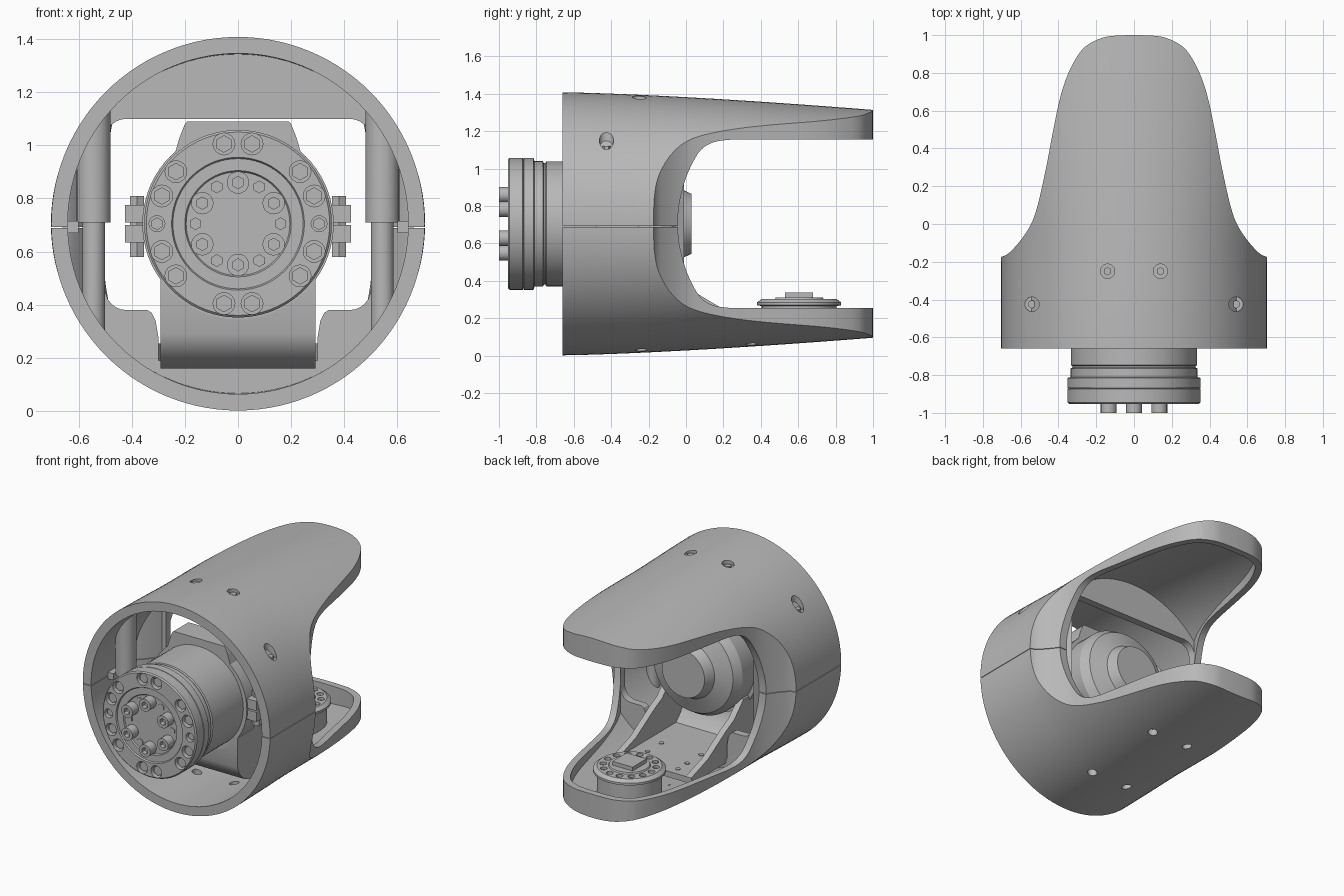
import bpy, bmesh, math
from mathutils import Vector, Matrix

if "Cube" in bpy.data.objects:
    bpy.data.objects.remove(bpy.data.objects["Cube"])

CZ = 0.705  # height of the main axis
grey = bpy.data.materials.new("plain_grey")
grey.use_nodes = True
grey.diffuse_color = (0.48, 0.48, 0.48, 1)
grey.node_tree.nodes["Principled BSDF"].inputs["Base Color"].default_value = (0.48, 0.48, 0.48, 1)


def finish(name, bm):
    bmesh.ops.recalc_face_normals(bm, faces=bm.faces)
    me = bpy.data.meshes.new(name)
    bm.to_mesh(me)
    bm.free()
    me.materials.append(grey)
    ob = bpy.data.objects.new(name, me)
    bpy.context.collection.objects.link(ob)
    return ob


def boolean(ob, cutter, op="DIFFERENCE"):
    m = ob.modifiers.new("cut", "BOOLEAN")
    m.object, m.operation, m.solver = cutter, op, "EXACT"
    bpy.context.view_layer.objects.active = ob
    bpy.ops.object.modifier_apply(modifier=m.name)
    bpy.data.objects.remove(cutter)
    return ob


def box(name, x, y, z):
    bm = bmesh.new()
    bmesh.ops.create_cube(bm, size=1)
    for v in bm.verts:
        v.co = [(r[0] + r[1]) / 2 + c * (r[1] - r[0]) for r, c in zip((x, y, z), v.co)]
    return finish(name, bm)


def rod(name, x, y, z, r, length, axis="Z", sides=32):
    bm = bmesh.new()
    bmesh.ops.create_cone(bm, cap_ends=True, segments=sides, radius1=r, radius2=r, depth=length)
    rot = Matrix.Rotation(math.pi / 2, 4, "X") if axis == "Y" else Matrix()
    bmesh.ops.transform(bm, matrix=Matrix.Translation((x, y, z)) @ rot, verts=bm.verts)
    return finish(name, bm)


def prism(name, pts, lo, hi, axis="Z"):
    # extrude a plan outline along z, or a (y, z) outline along x, or (x, z) along y
    place = {"Z": lambda a, b, d: (a, b, d), "X": lambda a, b, d: (d, a, b),
             "Y": lambda a, b, d: (a, d, b)}[axis]
    bm = bmesh.new()
    f = bm.faces.new([bm.verts.new(place(a, b, lo)) for a, b in pts])
    ext = bmesh.ops.extrude_face_region(bm, geom=[f])["geom"]
    bmesh.ops.translate(bm, vec=place(0, 0, hi - lo),
                        verts=[g for g in ext if isinstance(g, bmesh.types.BMVert)])
    return finish(name, bm)


def lathe(name, profile, centre, axis="Y", n=72):
    # revolve (radius, position) points around the axis
    bm = bmesh.new()
    rings = []
    for r, d in profile:
        ring = []
        for i in range(n):
            a = math.tau * i / n
            p = (r * math.cos(a), d, r * math.sin(a)) if axis == "Y" else (r * math.cos(a), r * math.sin(a), d)
            ring.append(bm.verts.new(Vector(p) + Vector(centre)))
        rings.append(ring)
    for a, b in zip(rings, rings[1:]):
        for i in range(n):
            bm.faces.new((a[i - 1], a[i], b[i], b[i - 1]))
    bm.faces.new(rings[0])
    bm.faces.new(rings[-1])
    return finish(name, bm)


def smooth_path(p, steps=5):
    out = []
    for i in range(len(p) - 1):
        a, b, c, d = (Vector(p[max(0, min(len(p) - 1, i + k))]) for k in (-1, 0, 1, 2))
        for s in range(steps):
            t = s / steps
            out.append(0.5 * (2 * b + (c - a) * t + (2 * a - 5 * b + 4 * c - d) * t * t
                              + (3 * b - a - 3 * c + d) * t ** 3))
    return out + [Vector(p[-1])]


def tapered_body(name, shrink, start, end, limit=1, n=112):
    # round at the front, flatter and wider towards the back
    prof = []
    for k in range(21):
        y = start + (end - start) * k / 20
        t = max(0, (y + 0.66) / 1.66)
        prof.append((min(limit, 0.703 - 0.094 * t ** 1.4 - shrink), y,
                     min(limit, 0.703 - shrink) + 0.13 * max(0, t - 0.3)))
    ob = lathe(name, [(1, p[1]) for p in prof], (0, 0, CZ), n=n)
    for i, v in enumerate(ob.data.vertices):
        h, _, w = prof[i // n]
        v.co.x *= w
        v.co.z = CZ + (v.co.z - CZ) * h
    return ob


# Plan outline of the tongue-shaped arms, and the same outline moved inwards
half = [(0.8, -0.185), (0.69, -0.17), (0.62, -0.11), (0.55, -0.01), (0.51, 0.1), (0.465, 0.3),
        (0.427, 0.5), (0.388, 0.68), (0.338, 0.82), (0.268, 0.93), (0.175, 0.983), (0.08, 0.998)]
edge = smooth_path(half + [(-x, y) for x, y in reversed(half)])


def plan(inset):
    out = [Vector((-0.8, -0.9)), Vector((0.8, -0.9))]
    for i, p in enumerate(edge):
        t = (edge[min(i + 1, len(edge) - 1)] - edge[max(i - 1, 0)]).normalized()
        out.append(p + inset * Vector((-t.y, t.x)))
    return out


def cavity(name):
    # straight bore at the front, following the taper further back
    return boolean(tapered_body(name, 0.042, -0.75, 1.1, 0.641),
                   prism("inner_plan", plan(0.045), -0.5, 2), "INTERSECT")


# Main shell
shell = boolean(tapered_body("shell", 0, -0.66, 1.1), prism("outer_plan", plan(0), -0.5, 2), "INTERSECT")
boolean(shell, cavity("hollow"))
upper = [(0.24, 1.155), (0.15, 1.142), (0.08, 1.1), (0.03, 1.02), (-0.01, 0.92), (-0.04, 0.78)]
mouth = smooth_path(upper + [(y, 2 * CZ - z) for y, z in reversed(upper)])
mouth = [(1.3, 1.155)] + [tuple(p) for p in mouth] + [(1.3, 2 * CZ - 1.155)]
boolean(shell, prism("mouth", mouth, -1, 1, "X"))

# Screw holes and the seam between the halves
for s in (-1, 1):
    for x, y, z, r in ((0.14, -0.25, 1.46, 0.038), (0.54, -0.425, 1.2, 0.038),
                       (0.14, -0.24, 0, 0.03), (0.14, 0.35, 0, 0.03)):
        boolean(shell, rod("screw_hole", s * x, y, z, r, 0.2))
    for x, y, z in ((0.14, -0.25, 1.355), (0.54, -0.425, 1.105)):
        rod("shell_screw", s * x, y, z, 0.022, 0.03, sides=6)
    boolean(shell, box("seam", sorted((s * 0.5, s * 0.8)), (-0.7, 0.1), (0.689, 0.6925)))

# Bulkhead with a rounded window, notched for the cradle
bulkhead = boolean(cavity("bulkhead"), box("slab", (-1, 1), (-0.06, -0.01), (-1, 2)), "INTERSECT")
window = []
for cx, cz, a0 in ((0.42, 1.02, 0), (-0.42, 1.02, 90), (-0.42, 0.46, 180), (0.42, 0.46, 270)):
    for k in range(7):
        a = math.radians(a0 + 15 * k)
        window.append((cx + 0.08 * math.cos(a), cz + 0.08 * math.sin(a)))
boolean(bulkhead, prism("window", window, -0.3, 0.3, "Y"))
notch = [(0.35, 0.5), (0.35, 0.385), (0.325, 0.37), (0.31, 0.34), (0.3, 0.28), (0.3, 0.19)]
boolean(bulkhead, prism("notch", notch + [(-x, z) for x, z in reversed(notch)], -0.3, 0.3, "Y"))

# Screw columns joining the halves
for s in (-1, 1):
    for name, z, r, length in (("upper_column", 0.94, 0.064, 0.46), ("lower_column", 0.47, 0.043, 0.5)):
        boolean(rod(name, s * 0.543, -0.425, z, r, length),
                tapered_body("clip", 0.03, -0.65, 0.2), "INTERSECT")
    box("seam_tab", sorted((s * 0.6, s * 0.66)), (-0.48, -0.25), (0.67, 0.715))

# Main drive
drive = lathe("main_drive", [
    (0.195, -0.935), (0.2, -0.943), (0.245, -0.943), (0.25, -0.952), (0.345, -0.952), (0.353, -0.944),
    (0.353, -0.873), (0.346, -0.87), (0.353, -0.867), (0.353, -0.815), (0.335, -0.81), (0.335, -0.765),
    (0.325, -0.76), (0.325, -0.752), (0.334, -0.747), (0.334, -0.13), (0.3, -0.075), (0.19, -0.035),
    (0.16, 0.03)], (0, 0, CZ))
for deg in (0, 20, 40, 80, 100, 140, 160, 180, 200, 220, 260, 280, 320, 340):
    a = math.radians(deg)
    x, z = 0.305 * math.cos(a), CZ + 0.305 * math.sin(a)
    r = 0.03 if deg % 180 == 0 else 0.041
    boolean(drive, rod("pocket", x, -0.95, z, r, 0.08, "Y", 16))
    rod("pocket_bolt", x, -0.915, z, r * 0.8, 0.04, "Y", 6)
for k in range(6):
    a = math.radians(90 + 60 * k)
    x, z = 0.155 * math.cos(a), CZ + 0.155 * math.sin(a)
    bolt = rod("face_bolt", x, -0.96, z, 0.042, 0.08, "Y", 20)
    boolean(bolt, rod("socket", x, -1, z, 0.023, 0.06, "Y", 6))
    a += math.radians(30)
    rod("face_pin", 0.16 * math.cos(a), -0.936, CZ + 0.16 * math.sin(a), 0.024, 0.01, "Y", 6)

# Clamp around the drive
lathe("clamp_ring", [(0.3, -0.42), (0.36, -0.42), (0.36, -0.26), (0.3, -0.26)], (0, 0, CZ))
prism("clamp_bridge", [(-0.24, 0.96), (0.24, 0.96), (0.22, 1.03), (0.2, 1.08), (0.19, 1.09),
                       (-0.19, 1.09), (-0.2, 1.08), (-0.22, 1.03)], -0.42, -0.26, "Y")
for s in (-1, 1):
    for lo, hi in ((0.635, 0.7), (0.71, 0.775)):
        box("clamp_lug", sorted((s * 0.33, s * 0.425)), (-0.41, -0.27), (lo, hi))
    rod("clamp_bolt", s * 0.38, -0.34, 0.695, 0.03, 0.23, sides=6)

# Cradle that carries the drive, undercut at the front, and runs into the lower arm
box("cradle_floor", (-0.29, 0.29), (-0.27, 0.36), (0.16, 0.2))
undercut = [(-0.42, 0.29), (-0.4, 0.24), (-0.35, 0.19), (-0.27, 0.16)]
prism("cradle_front", [(-0.42, 0.48)] + undercut + [(-0.25, 0.2), (-0.3, 0.25), (-0.34, 0.32), (-0.34, 0.48)],
      -0.29, 0.29, "X")
for s in (-1, 1):
    prism("cradle_side", [(-0.42, 0.52)] + undercut + [(0.36, 0.16), (0.36, 0.2), (0.18, 0.26), (-0.02, 0.38),
                                                       (-0.1, 0.42), (-0.2, 0.52)],
          *sorted((s * 0.25, s * 0.292)), "X")
    for y in (0.05, 0.2, 0.3):
        rod("cradle_screw", s * 0.15, y, 0.2, 0.016, 0.01, sides=12)

# Second drive lying in the lower arm
wrist = lathe("wrist_drive", [(0.2, 0.11), (0.2, 0.265), (0.225, 0.27), (0.225, 0.285), (0.2, 0.303),
                              (0.13, 0.303), (0.125, 0.312)], (0, 0.605, 0), "Z", 56)
for k in range(14):
    a = math.tau * k / 14
    x, y = 0.165 * math.cos(a), 0.605 + 0.165 * math.sin(a)
    boolean(wrist, rod("wrist_pocket", x, y, 0.3, 0.022, 0.03, sides=12))
box("wrist_cap", (-0.075, 0.075), (0.53, 0.68), (0.3, 0.338))

# Smooth round surfaces, keep edges sharp
for ob in bpy.context.view_layer.objects:
    ob.select_set(ob.type == "MESH" and ob.data.materials[:1] == [grey])
bpy.context.view_layer.objects.active = shell
bpy.ops.object.shade_smooth_by_angle(angle=math.radians(30))
